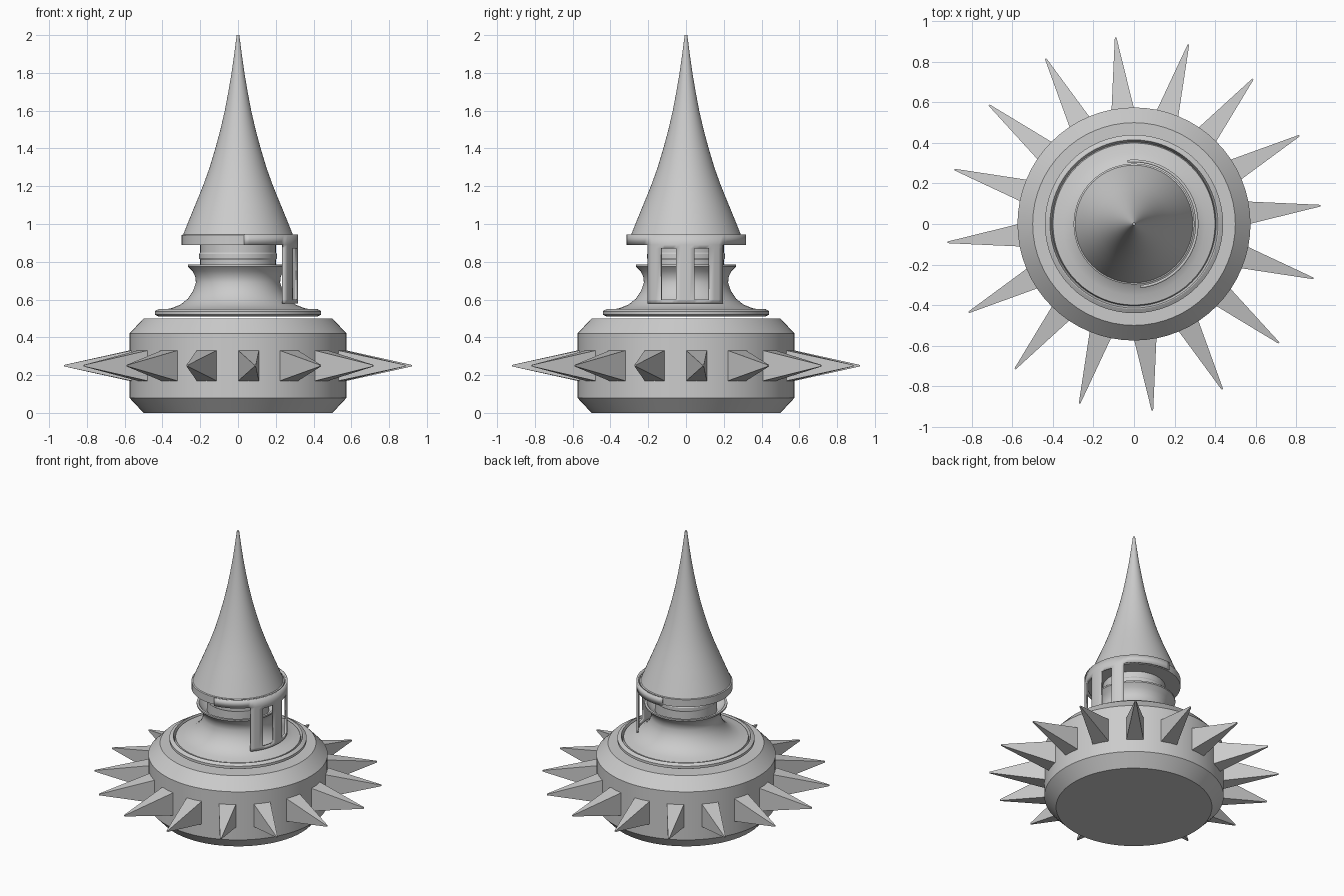
import bpy, bmesh, math
from mathutils import Matrix

cube = bpy.data.objects.get("Cube")
if cube:
    bpy.data.objects.remove(cube, do_unlink=True)

GREY = (0.6, 0.6, 0.6, 1)
stone = bpy.data.materials.new("plain grey")
stone.use_nodes = True
stone.diffuse_color = GREY
stone.node_tree.nodes["Principled BSDF"].inputs["Base Color"].default_value = GREY


def finish(name, bm, smooth=True):
    """Turn a bmesh into a named, coloured object."""
    bmesh.ops.recalc_face_normals(bm, faces=bm.faces)
    mesh = bpy.data.meshes.new(name)
    bm.to_mesh(mesh)
    bm.free()
    mesh.materials.append(stone)
    obj = bpy.data.objects.new(name, mesh)
    bpy.context.collection.objects.link(obj)
    if smooth:
        bpy.ops.object.select_all(action="DESELECT")
        obj.select_set(True)
        bpy.context.view_layer.objects.active = obj
        bpy.ops.object.shade_smooth_by_angle(angle=math.radians(28))
    return obj


def lathe(name, profile, sides=64):
    """Spin a (radius, height) profile and cap both ends."""
    bm = bmesh.new()
    rings = []
    for r, z in profile:
        rings.append([bm.verts.new((r * math.cos(a), r * math.sin(a), z))
                      for a in (math.tau * i / sides for i in range(sides))])
    for low, high in zip(rings, rings[1:]):
        for i in range(sides):
            j = (i + 1) % sides
            bm.faces.new((low[i], low[j], high[j], high[i]))
    bm.faces.new(rings[0])
    bm.faces.new(rings[-1])
    return finish(name, bm)


# Drum base with bevelled rims
lathe("base", [(0.5, 0), (0.575, 0.08), (0.575, 0.42), (0.5, 0.5)])

# Ring of pyramid spikes
SPIKES = 16
bm = bmesh.new()
for i in range(SPIKES):
    turn = Matrix.Rotation(math.tau * (i + 0.25) / SPIKES, 4, "Z")
    root, tip = [[bm.verts.new(turn @ p.to_3d()) for p in
                  (Matrix.Translation((x, sy * w, 0.25 + sz * h)).translation
                   for sy, sz in ((-1, -1), (1, -1), (1, 1), (-1, 1)))]
                 for x, w, h in ((0.565, 0.056, 0.082), (0.925, 0.004, 0.004))]
    bm.faces.new(root)
    bm.faces.new(tip)
    for a in range(4):
        b = (a + 1) % 4
        bm.faces.new((root[a], root[b], tip[b], tip[a]))
finish("spikes", bm, smooth=False)

# Floating collar ring with a groove, flared into the hollow-lipped neck
lathe("neck", [(0.42, 0.51), (0.44, 0.52), (0.44, 0.538), (0.42, 0.55),
               (0.415, 0.55), (0.405, 0.525), (0.4, 0.545), (0.35, 0.555),
               (0.305, 0.573), (0.265, 0.605), (0.238, 0.645), (0.223, 0.69),
               (0.226, 0.72), (0.24, 0.75), (0.265, 0.775), (0.265, 0.785),
               (0.25, 0.785), (0.225, 0.755), (0.2, 0.74)])

# Column under the roof, with a slim raised bead
lathe("column", [(0.2, 0.72), (0.2, 0.81), (0.206, 0.82), (0.206, 0.84),
                 (0.2, 0.85), (0.2, 0.9)])

# Tall concave spire
lathe("spire", [(0.298, 0.89), (0.298, 0.942), (0.29, 0.945), (0.268, 1.0),
                (0.227, 1.1), (0.186, 1.2), (0.15, 1.3), (0.12, 1.4),
                (0.093, 1.5), (0.07, 1.6), (0.051, 1.7), (0.034, 1.8),
                (0.02, 1.9), (0.007, 2.0)])

# Curved half band with a two-window panel hanging on the left side
breaks = [-84, -40, -25, -9.5, 8, 23, 38, 96]
angles = []
for a, b in zip(breaks, breaks[1:]):
    n = math.ceil((b - a) / 5)
    angles += [a + (b - a) * k / n for k in range(n)]
angles.append(breaks[-1])
heights = [0.58, 0.6, 0.87, 0.89, 0.945]
bm = bmesh.new()
grid = [[bm.verts.new((0.318 * math.cos(math.radians(a)),
                       0.318 * math.sin(math.radians(a)), z))
         for z in heights] for a in angles]
for i in range(len(angles) - 1):
    mid = (angles[i] + angles[i + 1]) / 2
    in_panel = breaks[1] < mid < breaks[6]
    in_window = breaks[2] < mid < breaks[3] or breaks[4] < mid < breaks[5]
    for j in range(4):
        if j == 3 or (in_panel and not (j == 1 and in_window)):
            bm.faces.new((grid[i][j], grid[i + 1][j],
                          grid[i + 1][j + 1], grid[i][j + 1]))
bmesh.ops.delete(bm, geom=[v for v in bm.verts if not v.link_faces], context="VERTS")
bmesh.ops.recalc_face_normals(bm, faces=bm.faces)
if bm.faces[0].normal.dot(bm.faces[0].calc_center_median()) < 0:
    bmesh.ops.reverse_faces(bm, faces=bm.faces)
panel = finish("window_panel", bm)
shell = panel.modifiers.new("thickness", "SOLIDIFY")
shell.thickness = 0.014
shell.offset = -1
